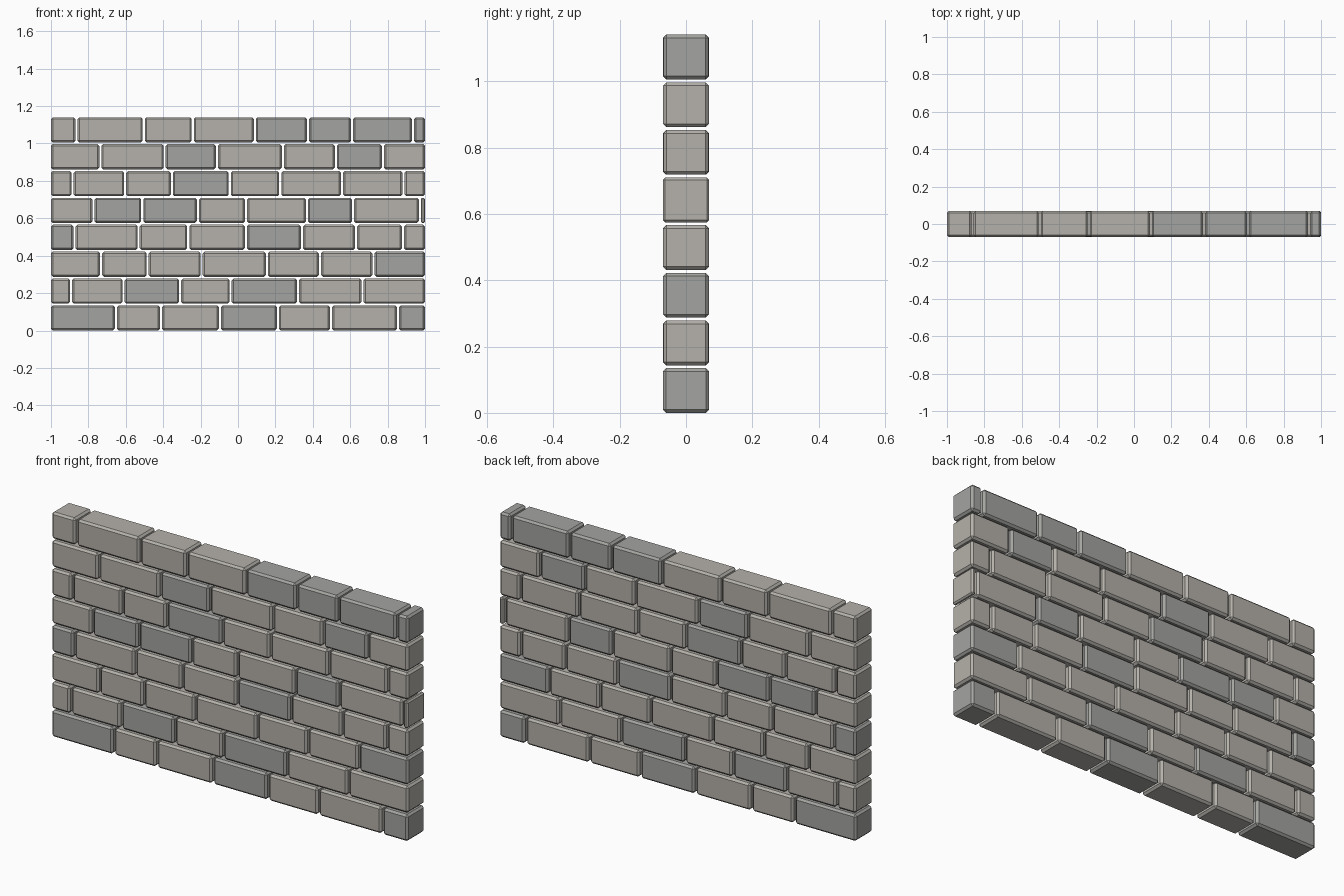
import bpy, bmesh, random

if "Cube" in bpy.data.objects:
    bpy.data.objects.remove(bpy.data.objects["Cube"])

random.seed(4)
HEIGHT, PITCH, GAP, DEPTH, CHAMFER = 0.135, 0.1436, 0.011, 0.138, 0.010

# Courses from bottom to top: joint positions along x, indices of darker stones
COURSES = [
    ([-.653, -.412, -.097, .213, .497, .855], {0, 3, 6}),
    ([-.892, -.611, -.309, -.039, .320, .665], {2, 4}),
    ([-.732, -.483, -.194, .154, .438, .724], {6}),
    ([-.874, -.531, -.266, .042, .342, .631, .882], {0, 4}),
    ([-.772, -.512, -.215, .042, .368, .615, .972], {1, 2, 5}),
    ([-.884, -.603, -.354, -.044, .226, .556, .885], {3}),
    ([-.736, -.392, -.113, .240, .523, .775], {2, 5}),
    ([-.863, -.504, -.242, .090, .374, .609, .936], {4, 5, 6, 7}),
]


def material(name, color):
    mat = bpy.data.materials.new(name)
    mat.diffuse_color = (*color, 1)
    mat.use_nodes = True
    mat.node_tree.nodes["Principled BSDF"].inputs["Base Color"].default_value = mat.diffuse_color
    return mat


light = material("light_stone", (0.46, 0.44, 0.405))
dark = material("dark_stone", (0.37, 0.37, 0.355))


def brick(name, x0, x1, z0, depth, mat):
    """Box with chamfered edges, full thickness of the wall."""
    bm = bmesh.new()
    bmesh.ops.create_cube(bm, size=1)
    bmesh.ops.scale(bm, vec=(x1 - x0, depth, HEIGHT), verts=bm.verts)
    bmesh.ops.bevel(bm, geom=bm.edges[:], offset=min(CHAMFER, (x1 - x0) * 0.3),
                    segments=1, affect='EDGES')
    mesh = bpy.data.meshes.new(name)
    bm.to_mesh(mesh)
    bm.free()
    mesh.materials.append(mat)
    obj = bpy.data.objects.new(name, mesh)
    obj.location = ((x0 + x1) / 2, 0, z0 + HEIGHT / 2)
    bpy.context.collection.objects.link(obj)


# Stack the courses, leaving open joints between the bricks
for row, (joints, darks) in enumerate(COURSES):
    starts = [-1.0] + [j + GAP / 2 for j in joints]
    ends = [j - GAP / 2 for j in joints] + [1.0]
    for i, (x0, x1) in enumerate(zip(starts, ends)):
        depth = DEPTH + random.uniform(-0.002, 0.002)
        brick(f"brick_course{row + 1}_{i + 1}", x0, x1, row * PITCH, depth,
              dark if i in darks else light)
